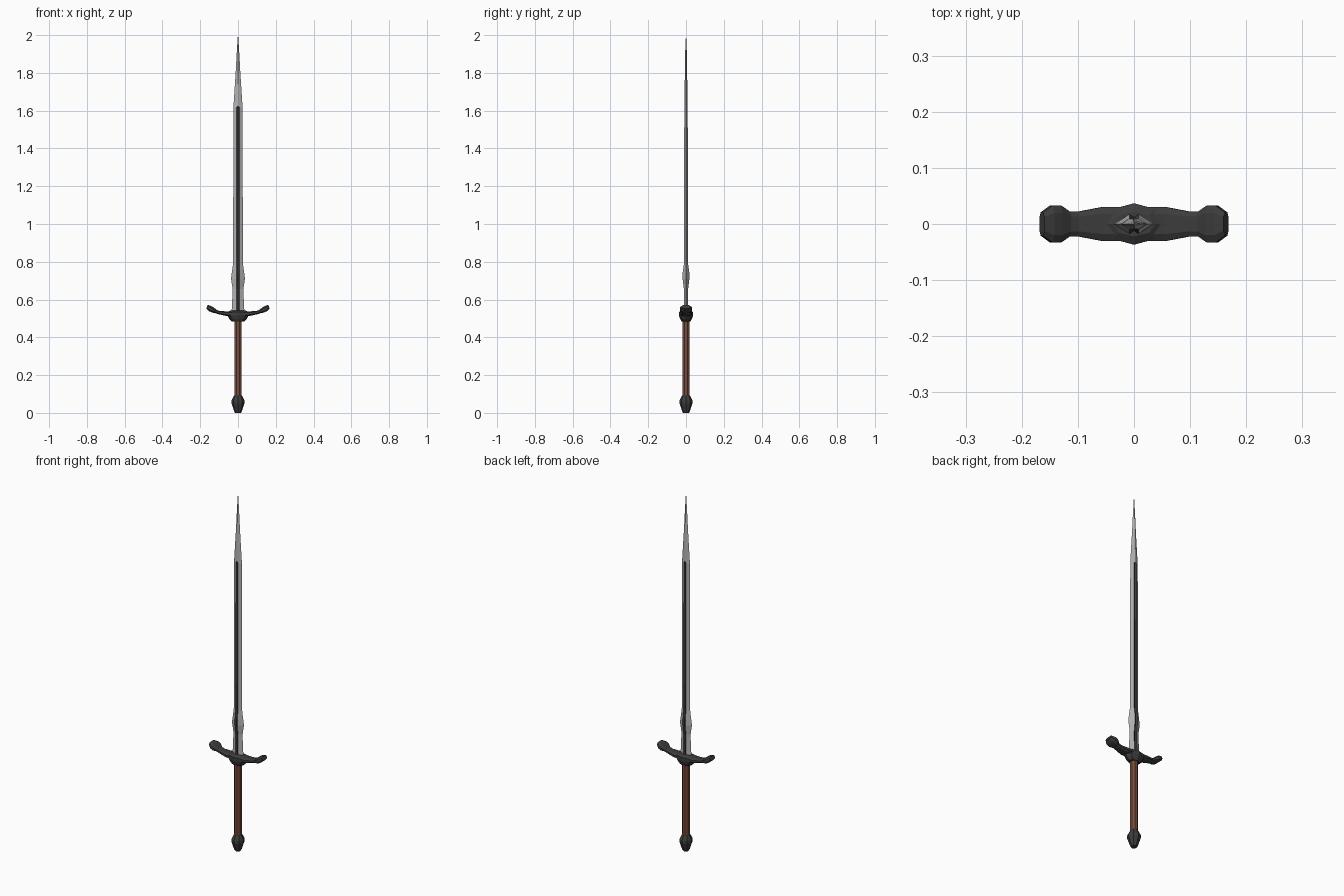
import bpy, math

if "Cube" in bpy.data.objects:
    bpy.data.objects.remove(bpy.data.objects["Cube"])


def material(name, rgb):
    m = bpy.data.materials.new(name)
    m.diffuse_color = (*rgb, 1)
    m.use_nodes = True
    m.node_tree.nodes["Principled BSDF"].inputs["Base Color"].default_value = m.diffuse_color
    return m


steel = material("steel", (0.46, 0.46, 0.46))
dark = material("dark_iron", (0.045, 0.045, 0.045))
leather = material("leather", (0.2, 0.075, 0.045))


def loft(name, rings, mat, closed_ends=True):
    """Skin a list of equal-length point rings into one flat-shaded mesh."""
    n = len(rings[0])
    verts = [p for r in rings for p in r]
    faces = [(i * n + j, i * n + (j + 1) % n, (i + 1) * n + (j + 1) % n, (i + 1) * n + j)
             for i in range(len(rings) - 1) for j in range(n)]
    if closed_ends:
        faces += [tuple(range(n))[::-1], tuple(range(len(verts) - n, len(verts)))]
    mesh = bpy.data.meshes.new(name)
    mesh.from_pydata(verts, [], faces)
    mesh.materials.append(mat)
    ob = bpy.data.objects.new(name, mesh)
    bpy.context.collection.objects.link(ob)
    return ob


def ring(z, rx, ry, n=8, turn=0.0):
    return [(rx * math.cos(turn + math.tau * k / n), ry * math.sin(turn + math.tau * k / n), z)
            for k in range(n)]


# Blade: (height, half width, half thickness, fuller half width, fuller depth)
stations = [
    (0.53, 0.034, 0.012, 0.008, 0.004), (0.655, 0.028, 0.011, 0.008, 0.004),
    (0.71, 0.037, 0.018, 0.008, 0.006), (0.74, 0.033, 0.018, 0.008, 0.006),
    (0.79, 0.026, 0.011, 0.008, 0.004), (1.62, 0.024, 0.009, 0.007, 0.004),
    (1.622, 0.024, 0.009, 0.002, 0.0), (1.80, 0.0125, 0.006, 0.001, 0.0),
    (1.92, 0.006, 0.004, 0.0007, 0.0), (2.0, 0.0006, 0.0006, 0.0002, 0.0)]
blade = loft("blade", [
    [(w, 0, z), (g, t, z), (0, t - d, z), (-g, t, z),
     (-w, 0, z), (-g, -t, z), (0, d - t, z), (g, -t, z)]
    for z, w, t, g, d in stations], steel)
blade.data.materials.append(dark)
for f in blade.data.polygons:
    if abs(f.center.x) < 0.0055 and 0.54 < f.center.z < 1.6215 and len(f.vertices) == 4:
        f.material_index = 1

# Curved crossguard: (x, middle height, half height, half depth)
half = [(0.0, 0.526, 0.014, 0.03), (0.058, 0.525, 0.012, 0.03), (0.1, 0.531, 0.009, 0.022),
        (0.115, 0.536, 0.009, 0.022), (0.132, 0.544, 0.013, 0.033),
        (0.147, 0.552, 0.014, 0.033), (0.164, 0.562, 0.010, 0.021)]
arm = [(-x, z, h, d) for x, z, h, d in half[:0:-1]] + half


def guard_ring(x, z, h, d):
    lean = 0.4 * h * (x / 0.15)
    return [(x - lean * v, d * u, z + h * v) for u, v in
            ((1, -0.5), (1, 0.5), (0.6, 1), (-0.6, 1), (-1, 0.5), (-1, -0.5), (-0.6, -1), (0.6, -1))]


loft("crossguard", [guard_ring(*a) for a in arm], dark)

# Central collar under the blade
loft("guard_collar", [ring(0.484, 0.032, 0.024), ring(0.497, 0.046, 0.031),
                      ring(0.515, 0.056, 0.037), ring(0.534, 0.054, 0.037),
                      ring(0.543, 0.038, 0.022)], dark)

# Grip
loft("grip", [ring(0.08, 0.020, 0.020, 8, math.pi / 8),
              ring(0.49, 0.020, 0.020, 8, math.pi / 8)], leather)

# Pommel
loft("pommel", [ring(z, r, r) for z, r in
                ((0.0, 0.016), (0.008, 0.020), (0.05, 0.034), (0.066, 0.034), (0.095, 0.019))], dark)
